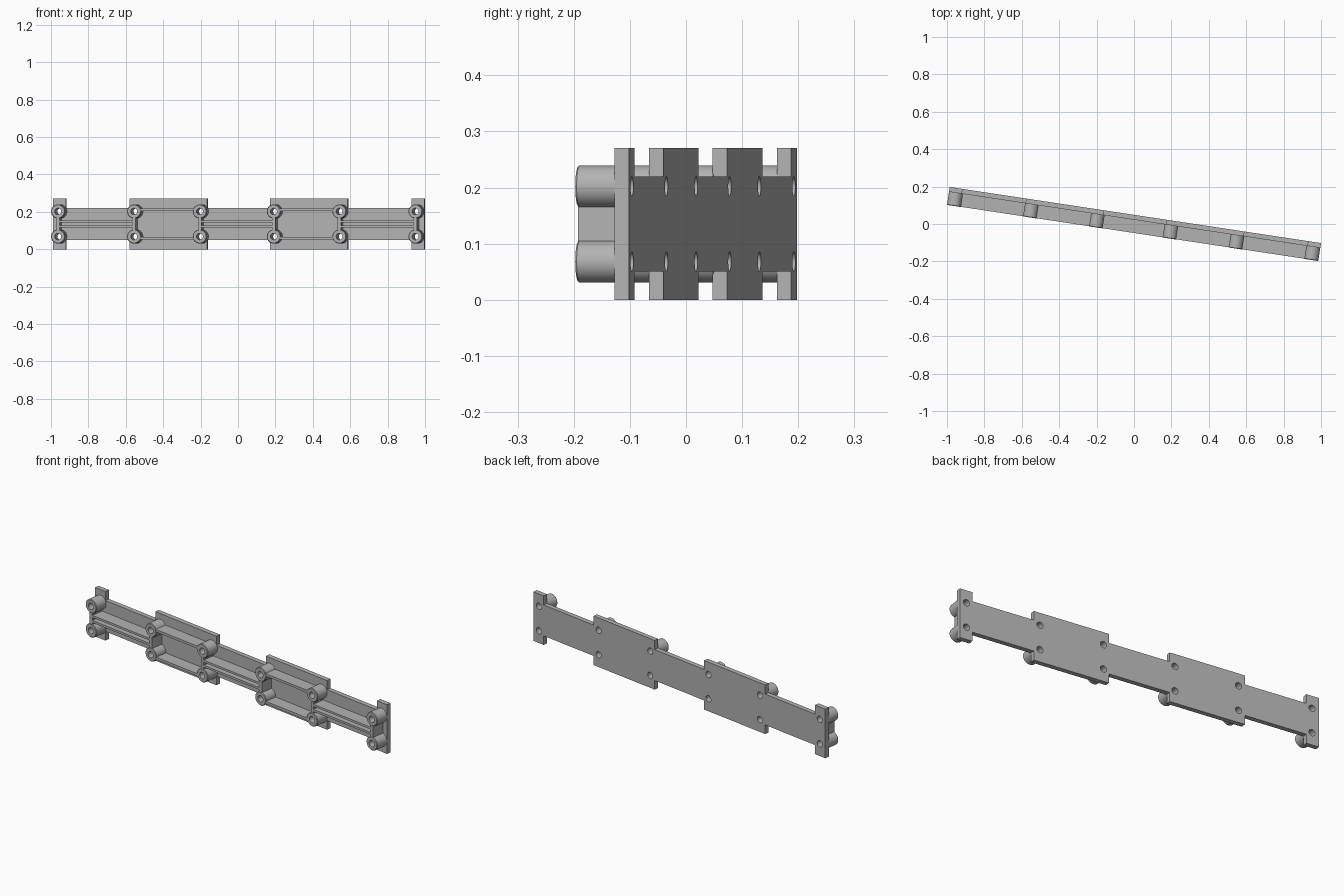
import bpy, bmesh, math
from mathutils import Matrix

if "Cube" in bpy.data.objects:
    bpy.data.objects.remove(bpy.data.objects["Cube"])

ANGLE = -math.radians(8.59)
HALF_LEN, MID_Z = 1.004, 0.135
FRONT, PLATE, BACK = -0.0485, 0.0225, 0.0485
BOSS_U, BOSS_Z = (0.2, 0.555, 0.966), 0.068
BOSS_R, HOLE_R = 0.0375, 0.0175

grey = bpy.data.materials.new("grey plastic")
grey.use_nodes = True
grey.diffuse_color = (0.45, 0.45, 0.45, 1)
grey.node_tree.nodes["Principled BSDF"].inputs["Base Color"].default_value = grey.diffuse_color


def finish(name, bm):
    """Turn a bmesh into an object lying along the slanted axis."""
    bmesh.ops.recalc_face_normals(bm, faces=bm.faces)
    mesh = bpy.data.meshes.new(name)
    bm.to_mesh(mesh)
    bm.free()
    mesh.materials.append(grey)
    obj = bpy.data.objects.new(name, mesh)
    obj.rotation_euler.z = ANGLE
    bpy.context.collection.objects.link(obj)
    return obj


def smooth(obj):
    bpy.ops.object.select_all(action='DESELECT')
    obj.select_set(True)
    bpy.context.view_layer.objects.active = obj
    bpy.ops.object.shade_smooth_by_angle(angle=math.radians(35))


def box(name, u0, u1, z0, z1):
    """Rib standing on the plate, running to the front plane."""
    bm = bmesh.new()
    y0, y1 = FRONT + 0.001, PLATE + 0.002
    bmesh.ops.create_cube(bm, size=1, matrix=Matrix.Translation(
        ((u0 + u1) / 2, (y0 + y1) / 2, (z0 + z1) / 2))
        @ Matrix.Diagonal((abs(u1 - u0), y1 - y0, z1 - z0, 1)))
    return finish(name, bm)


def boss_points():
    for side in (-1, 1):
        for u in BOSS_U:
            for z in (BOSS_Z, 2 * MID_Z - BOSS_Z):
                yield side * u, z


# Back plate: narrow strip with four wider tabs
tabs = [(-HALF_LEN, -0.934), (-0.59, -0.17), (0.17, 0.59), (0.934, HALF_LEN)]
upper = []
for a, b in tabs:
    for u, half in ((a, 0.085), (a, MID_Z), (b, MID_Z), (b, 0.085)):
        if not (abs(u) == HALF_LEN and half < MID_Z):
            upper.append((u, half))
outline = [(u, MID_Z + h) for u, h in upper] + [(u, MID_Z - h) for u, h in reversed(upper)]
bm = bmesh.new()
face = bm.faces.new([bm.verts.new((u, PLATE, z)) for u, z in outline])
new = bmesh.ops.extrude_face_region(bm, geom=[face])["geom"]
bmesh.ops.translate(bm, vec=(0, BACK - PLATE, 0),
                    verts=[v for v in new if isinstance(v, bmesh.types.BMVert)])
plate = finish("back_plate", bm)

# Screw holes cut through the plate
bm = bmesh.new()
for u, z in boss_points():
    bmesh.ops.create_cone(bm, cap_ends=True, segments=32, radius1=HOLE_R, radius2=HOLE_R, depth=0.2,
                          matrix=Matrix.Translation((u, 0, z)) @ Matrix.Rotation(math.pi / 2, 4, 'X'))
cutter = finish("hole_cutter", bm)
cutter.hide_render = True
cut = plate.modifiers.new("holes", 'BOOLEAN')
cut.object = cutter
cut.solver = 'EXACT'
bpy.context.view_layer.objects.active = plate
bpy.ops.object.modifier_apply(modifier=cut.name)
bpy.data.objects.remove(cutter)
smooth(plate)

# Hollow screw bosses
N = 32
for u, z in boss_points():
    bm = bmesh.new()
    rings = []
    for r, y in ((BOSS_R, PLATE + 0.001), (BOSS_R, FRONT + 0.003), (BOSS_R - 0.003, FRONT),
                 (HOLE_R, FRONT), (HOLE_R, PLATE + 0.001)):
        rings.append([bm.verts.new((u + r * math.cos(2 * math.pi * i / N), y,
                                    z + r * math.sin(2 * math.pi * i / N))) for i in range(N)])
    for a, b in zip(rings, rings[1:] + rings[:1]):
        for i in range(N):
            j = (i + 1) % N
            bm.faces.new((a[i], a[j], b[j], b[i]))
    smooth(finish("screw_boss", bm))

# Upright webs joining each pair of bosses
for side in (-1, 1):
    for u in BOSS_U:
        box("boss_web", side * u - 0.009, side * u + 0.009, 0.09, 0.18)

# Twin centre ribs in the narrow bays
for u0, u1 in ((-0.966, -0.555), (-0.2, 0.2), (0.555, 0.966)):
    for z in (0.115, 0.143):
        box("centre_rib", u0, u1, z, z + 0.012)

# Top and bottom rails of the wide bays
for side in (-1, 1):
    for z in (0.052, 0.204):
        box("bay_rail", side * 0.225, side * 0.53, z, z + 0.014)
